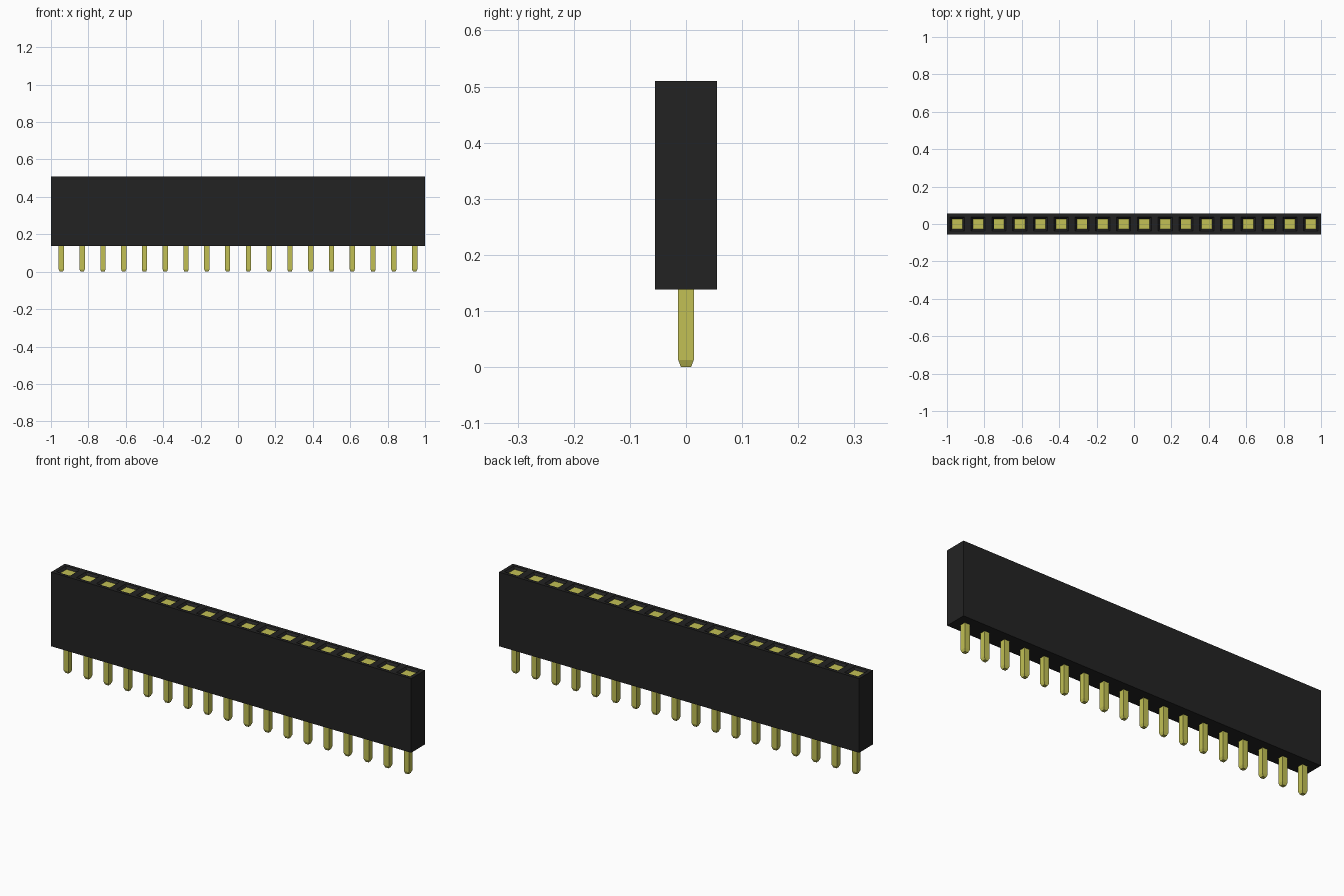
import bpy, bmesh

if "Cube" in bpy.data.objects:
    bpy.data.objects.remove(bpy.data.objects["Cube"])

N = 18                      # number of contacts
P = 2 / N                   # pitch
HY = 0.055                  # half depth of the housing
Z0, Z1 = 0.138, 0.51        # housing bottom and top


def material(name, rgb):
    m = bpy.data.materials.new(name)
    m.diffuse_color = (*rgb, 1)
    m.use_nodes = True
    m.node_tree.nodes["Principled BSDF"].inputs["Base Color"].default_value = m.diffuse_color
    return m


BLACK = material("black_plastic", (0.0165, 0.0165, 0.0165))
GOLD = material("gold_metal", (0.54, 0.53, 0.09))


def finish(bm, name, mat):
    bmesh.ops.remove_doubles(bm, verts=bm.verts, dist=1e-5)
    bmesh.ops.recalc_face_normals(bm, faces=bm.faces)
    me = bpy.data.meshes.new(name)
    bm.to_mesh(me)
    bm.free()
    me.materials.append(mat)
    ob = bpy.data.objects.new(name, me)
    bpy.context.collection.objects.link(ob)
    return ob


def ring(bm, x, hx, hy, z):
    """Rectangular loop of four vertices centred on x."""
    return [bm.verts.new((x + sx * hx, sy * hy, z))
            for sx, sy in ((-1, -1), (1, -1), (1, 1), (-1, 1))]


def bridge(bm, a, b, sides=range(4)):
    for i in sides:
        j = (i + 1) % 4
        bm.faces.new((a[i], a[j], b[j], b[i]))


centres = [-1 + P * (i + 0.5) for i in range(N)]

# Housing: one cell per contact, each with a funnel-shaped socket on top
bm = bmesh.new()
for i, x in enumerate(centres):
    bottom = ring(bm, x, P / 2, HY, Z0)
    top = ring(bm, x, P / 2, HY, Z1)
    mouth = ring(bm, x, 0.038, 0.038, Z1)
    floor = ring(bm, x, 0.028, 0.028, Z1 - 0.012)
    sides = [0, 2] + ([1] if i == N - 1 else []) + ([3] if i == 0 else [])
    bridge(bm, bottom, top, sides)
    bridge(bm, top, mouth)
    bridge(bm, mouth, floor)
    bm.faces.new(floor)
    bm.faces.new(bottom)
finish(bm, "housing", BLACK)

# Contact plates at the bottom of each socket funnel
bm = bmesh.new()
for x in centres:
    low = ring(bm, x, 0.0275, 0.0275, Z1 - 0.014)
    high = ring(bm, x, 0.0275, 0.0275, Z1 - 0.010)
    bridge(bm, low, high)
    bm.faces.new(low)
    bm.faces.new(high)
finish(bm, "socket_contacts", GOLD)

# Square solder pins with tapered tips
bm = bmesh.new()
for x in centres:
    tip = ring(bm, x, 0.009, 0.009, 0)
    shoulder = ring(bm, x, 0.014, 0.014, 0.013)
    root = ring(bm, x, 0.014, 0.014, Z0 + 0.01)
    bridge(bm, tip, shoulder)
    bridge(bm, shoulder, root)
    bm.faces.new(tip)
    bm.faces.new(root)
finish(bm, "solder_pins", GOLD)
